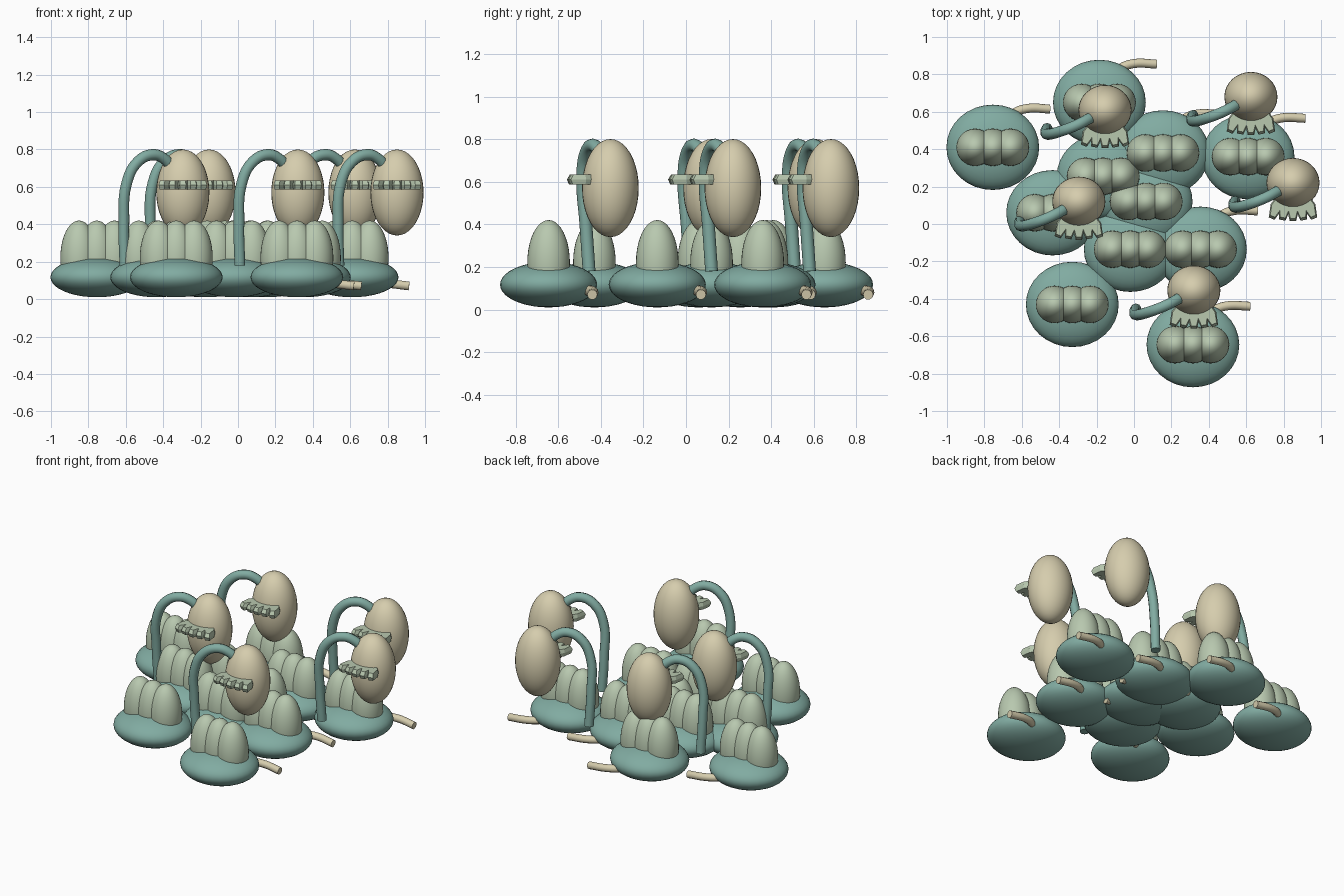
import bpy
import bmesh
import math
from mathutils import Matrix, Vector

cube = bpy.data.objects.get("Cube")
if cube:
    bpy.data.objects.remove(cube, do_unlink=True)


def make_material(name, rgb):
    mat = bpy.data.materials.new(name)
    mat.use_nodes = True
    mat.diffuse_color = (*rgb, 1)
    mat.node_tree.nodes["Principled BSDF"].inputs["Base Color"].default_value = (*rgb, 1)
    return mat


teal = make_material("muted_teal", (0.22, 0.41, 0.36))
sage = make_material("pale_sage", (0.48, 0.58, 0.43))
cream = make_material("warm_cream", (0.67, 0.61, 0.42))


def finish(bm, name, mat, smooth=True):
    mesh = bpy.data.meshes.new(name)
    bmesh.ops.recalc_face_normals(bm, faces=bm.faces)
    for face in bm.faces:
        face.smooth = smooth
    bm.to_mesh(mesh)
    bm.free()
    mesh.materials.append(mat)
    return mesh


def ellipsoid(name, radii, centers, mat):
    bm = bmesh.new()
    for c in centers:
        bmesh.ops.create_uvsphere(
            bm, u_segments=32, v_segments=20, radius=1,
            matrix=Matrix.Translation(c) @ Matrix.Diagonal((*radii, 1)))
    return finish(bm, name, mat)


def tube(name, points, radius, mat):
    # Round capped tube along a smooth path, returned as a mesh
    curve = bpy.data.curves.new(name, "CURVE")
    curve.dimensions = "3D"
    curve.bevel_depth = radius
    curve.bevel_resolution = 3
    curve.resolution_u = 6
    curve.use_fill_caps = True
    spline = curve.splines.new("BEZIER")
    spline.bezier_points.add(len(points) - 1)
    for bp, p in zip(spline.bezier_points, points):
        bp.co = p
        bp.handle_left_type = bp.handle_right_type = "AUTO"
    curve.materials.append(mat)
    temp = bpy.data.objects.new(name, curve)
    bpy.context.collection.objects.link(temp)
    bpy.ops.object.select_all(action="DESELECT")
    bpy.context.view_layer.objects.active = temp
    temp.select_set(True)
    bpy.ops.object.convert(target="MESH")
    bpy.ops.object.shade_smooth_by_angle(angle=math.radians(40))
    mesh = temp.data
    bpy.data.objects.remove(temp, do_unlink=True)
    return mesh


def collar():
    # Fan of flattened, bevelled hexagonal petals
    bm = bmesh.new()
    for i in range(-2, 3):
        place = (Matrix.Translation((i * 0.044, -0.135 + 0.004 * abs(i), 0.61))
                 @ Matrix.Rotation(math.radians(i * 11), 4, "Z"))
        rings = []
        for z, s in ((-0.024, 0.85), (0, 1), (0.024, 0.8)):
            ring = []
            for k in range(6):
                a = math.radians(60 * k)
                co = Vector((0.034 * s * math.cos(a), 0.08 * s * math.sin(a), z))
                ring.append(bm.verts.new(place @ co))
            rings.append(ring)
        bm.faces.new(rings[0])
        bm.faces.new(rings[2])
        for low, high in zip(rings, rings[1:]):
            for k in range(6):
                n = (k + 1) % 6
                bm.faces.new((low[k], low[n], high[n], high[k]))
    return finish(bm, "collar", sage, smooth=False)


def place(name, mesh, x, y):
    obj = bpy.data.objects.new(name, mesh)
    obj.location = (x, y, 0)
    bpy.context.collection.objects.link(obj)


# Low cushion with three upright lobes and a side root
cushion_parts = {
    "cushion": ellipsoid("cushion", (0.248, 0.228, 0.107), [(0, 0, 0.117)], teal),
    "lobes": ellipsoid("lobes", (0.1, 0.1, 0.2),
                       [(dx, 0, 0.22) for dx in (-0.095, 0, 0.095)], sage),
    "side_root": tube("side_root", [
        (0.06, 0.12, 0.09), (0.11, 0.18, 0.09), (0.18, 0.207, 0.085),
        (0.305, 0.205, 0.07)], 0.024, cream),
}

# Hanging pod with an arched stalk and a petal collar
pod_parts = {
    "pod": ellipsoid("pod", (0.142, 0.133, 0.23), [(0, 0, 0.57)], cream),
    "stalk": tube("stalk", [
        (-0.31, -0.10, 0.18), (-0.315, -0.115, 0.4), (-0.3, -0.13, 0.62),
        (-0.24, -0.115, 0.735), (-0.16, -0.085, 0.772), (-0.1, -0.055, 0.75),
        (-0.05, -0.025, 0.69)], 0.03, teal),
    "collar": collar(),
}

cushion_spots = [
    (-0.755, 0.41), (-0.185, 0.65), (-0.33, -0.43), (0.315, -0.645),
    (-0.02, -0.135), (0.355, -0.135), (0.065, 0.12), (0.155, 0.38),
    (0.61, 0.36), (-0.165, 0.255), (-0.435, 0.06)]
pod_spots = [(0.32, -0.355), (0.85, 0.22), (0.625, 0.68), (-0.155, 0.61), (-0.295, 0.12)]

for parts, spots in ((cushion_parts, cushion_spots), (pod_parts, pod_spots)):
    for number, (x, y) in enumerate(spots, 1):
        for part, mesh in parts.items():
            place(f"{part}_{number}", mesh, x, y)
